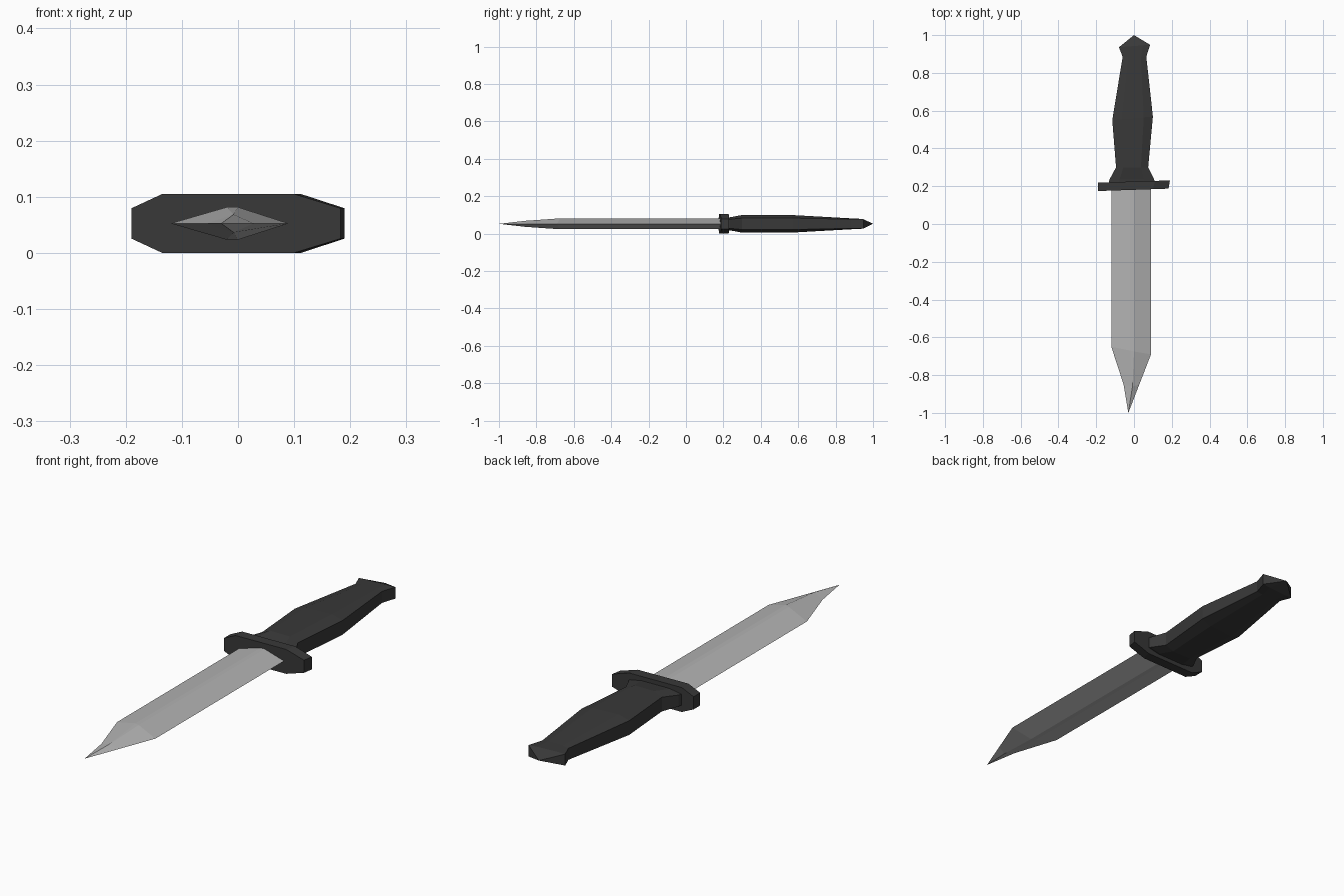
import bpy, bmesh

if "Cube" in bpy.data.objects:
    bpy.data.objects.remove(bpy.data.objects["Cube"])

ZC = 0.0525  # height of the centre plane


def material(name, v):
    m = bpy.data.materials.new(name)
    m.diffuse_color = (v, v, v, 1)
    m.use_nodes = True
    m.node_tree.nodes["Principled BSDF"].inputs["Base Color"].default_value = m.diffuse_color
    return m


steel = material("blade grey", 0.45)
black = material("grip black", 0.04)


def loft(name, rings, mat):
    """Skin equal-length rings of points (z relative to the centre plane)."""
    bm = bmesh.new()
    vs = [[bm.verts.new((x, y, z + ZC)) for x, y, z in r] for r in rings]
    n = len(vs[0])
    for a, b in zip(vs, vs[1:]):
        for i in range(n):
            j = (i + 1) % n
            bm.faces.new((a[i], a[j], b[j], b[i]))
    bm.faces.new(vs[0])
    bm.faces.new(vs[-1])
    bmesh.ops.remove_doubles(bm, verts=bm.verts, dist=1e-5)
    bmesh.ops.recalc_face_normals(bm, faces=bm.faces)
    me = bpy.data.meshes.new(name)
    bm.to_mesh(me)
    bm.free()
    me.materials.append(mat)
    ob = bpy.data.objects.new(name, me)
    bpy.context.collection.objects.link(ob)
    return ob


def blade_ring(left, ridge_l, ridge_r, right, h):
    """Flattened diamond: two edges, narrow ridge above and below."""
    def p(q, z):
        return (q[0], q[1], z)
    return [p(left, 0), p(ridge_l, h), p(ridge_r, h), p(right, 0),
            p(ridge_r, -h), p(ridge_l, -h)]


def octagon(x0, x1, flat0, flat1, side, h, y, skew=0.0):
    """Chamfered rectangle across the length, optionally skewed."""
    pts = [(x0, -side), (x0, side), (flat0, h), (flat1, h),
           (x1, side), (x1, -side), (flat1, -h), (flat0, -h)]
    return [(x, y + skew * x, z) for x, z in pts]


# Blade with a faceted point
tip = (-0.03, -1.0)
loft("blade", [
    blade_ring((-0.12, 0.195), (-0.02, 0.195), (0.0, 0.195), (0.09, 0.195), 0.029),
    blade_ring((-0.12, -0.65), (-0.02, -0.67), (0.0, -0.675), (0.09, -0.69), 0.029),
    blade_ring((-0.055, -0.85), (-0.008, -0.86), (-0.008, -0.86), (0.028, -0.85), 0.016),
    blade_ring(tip, tip, tip, tip, 0.0),
], steel)

# Slightly skewed cross guard
loft("guard", [
    octagon(-0.19, 0.183, -0.135, 0.10, 0.027, 0.0525, 0.181, 0.034),
    octagon(-0.19, 0.19, -0.135, 0.112, 0.027, 0.0525, 0.225, 0.03),
], black)


# Grip and pommel: y, left, right, half height, side height ratio, skew
def grip_ring(y, x0, x1, h, side, skew=0.0):
    c, w = (x0 + x1) / 2, (x1 - x0) / 2
    return octagon(x0, x1, c - 0.55 * w, c + 0.55 * w, side * h, h, y, skew)


loft("grip", [
    grip_ring(0.215, -0.135, 0.112, 0.033, 0.7),
    grip_ring(0.235, -0.13, 0.107, 0.035, 0.7),
    grip_ring(0.30, -0.095, 0.075, 0.047, 0.65),
    grip_ring(0.56, -0.115, 0.10, 0.047, 0.65, 0.09),
    grip_ring(0.885, -0.06, 0.065, 0.029, 0.85),
], black)

loft("pommel", [
    grip_ring(0.885, -0.06, 0.065, 0.029, 0.85),
    grip_ring(0.942, -0.08, 0.085, 0.026, 0.95, 0.08),
    [(0.0, 1.0, 0.0)] * 8,
], black)
